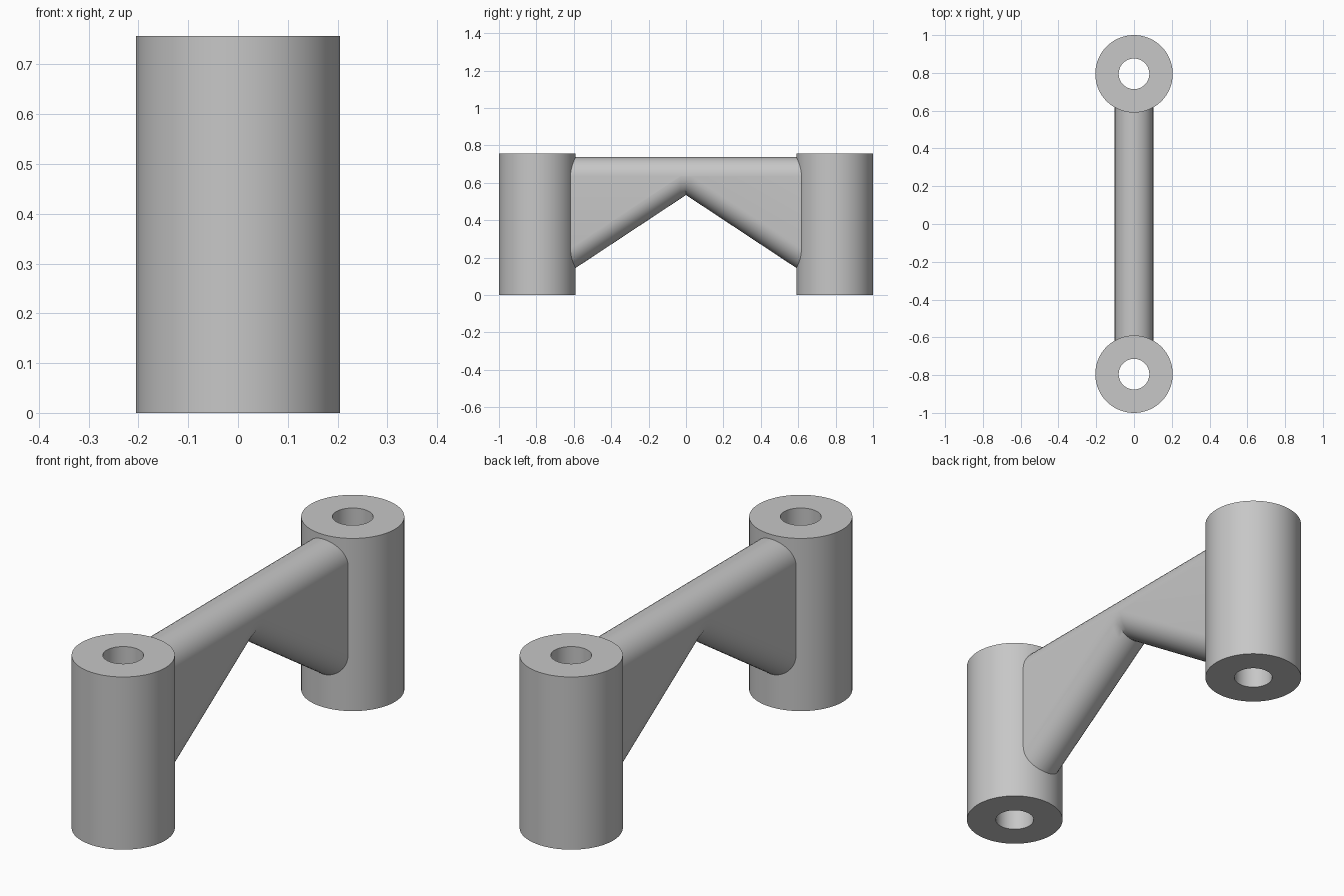
import bpy, bmesh
from math import cos, sin, pi, radians

if "Cube" in bpy.data.objects:
    bpy.data.objects.remove(bpy.data.objects["Cube"], do_unlink=True)

grey = bpy.data.materials.new("plain grey")
grey.use_nodes = True
colour = (0.57, 0.57, 0.57, 1)
grey.diffuse_color = colour
grey.node_tree.nodes["Principled BSDF"].inputs["Base Color"].default_value = colour

HEIGHT, OUTER, BORE, OFFSET = 0.757, 0.205, 0.081, 0.795
HALF_WIDTH, TOP, APEX, SLOPE = 0.102, 0.737, 0.535, 0.661


def loft(name, rings, location=(0, 0, 0), closed=False):
    """Bridge equal rings of points into a smooth-shaded solid."""
    bm = bmesh.new()
    loops = [[bm.verts.new(p) for p in ring] for ring in rings]
    pairs = list(zip(loops, loops[1:]))
    if closed:
        pairs.append((loops[-1], loops[0]))
    else:
        bm.faces.new(loops[0])
        bm.faces.new(loops[-1])
    for a, b in pairs:
        for i in range(len(a)):
            j = (i + 1) % len(a)
            bm.faces.new((a[i], a[j], b[j], b[i]))
    bmesh.ops.recalc_face_normals(bm, faces=bm.faces)
    mesh = bpy.data.meshes.new(name)
    bm.to_mesh(mesh)
    bm.free()
    mesh.materials.append(grey)
    obj = bpy.data.objects.new(name, mesh)
    bpy.context.collection.objects.link(obj)
    obj.location = location
    bpy.ops.object.select_all(action='DESELECT')
    obj.select_set(True)
    bpy.context.view_layer.objects.active = obj
    bpy.ops.object.shade_smooth_by_angle(angle=radians(30))
    return obj


def circle(radius, z, n=96):
    return [(radius * cos(2 * pi * i / n), radius * sin(2 * pi * i / n), z)
            for i in range(n)]


def web_section(y, n=20):
    """Round-topped, round-bottomed slice of the connecting web."""
    upper = TOP - HALF_WIDTH
    bottom = APEX - SLOPE * abs(y)
    lower = min(upper, bottom + HALF_WIDTH * (1 + SLOPE ** 2) ** 0.5)
    top_arc = [(HALF_WIDTH * cos(pi * i / n), y,
                upper + HALF_WIDTH * sin(pi * i / n)) for i in range(n + 1)]
    low_arc = [(-HALF_WIDTH * cos(pi * i / n), y,
                lower - 0.0005 - (lower - bottom) * sin(pi * i / n)) for i in range(n + 1)]
    return top_arc + low_arc


# Two bored end tubes
for name, side in (("front_tube", -1), ("back_tube", 1)):
    loft(name, [circle(OUTER, 0), circle(OUTER, HEIGHT),
                circle(BORE, HEIGHT), circle(BORE, 0)],
         location=(0, side * OFFSET, 0), closed=True)

# Arched web, its ends buried in the tube walls
loft("arched_web", [web_section(y) for y in (-0.66, -0.03, 0, 0.03, 0.66)])
